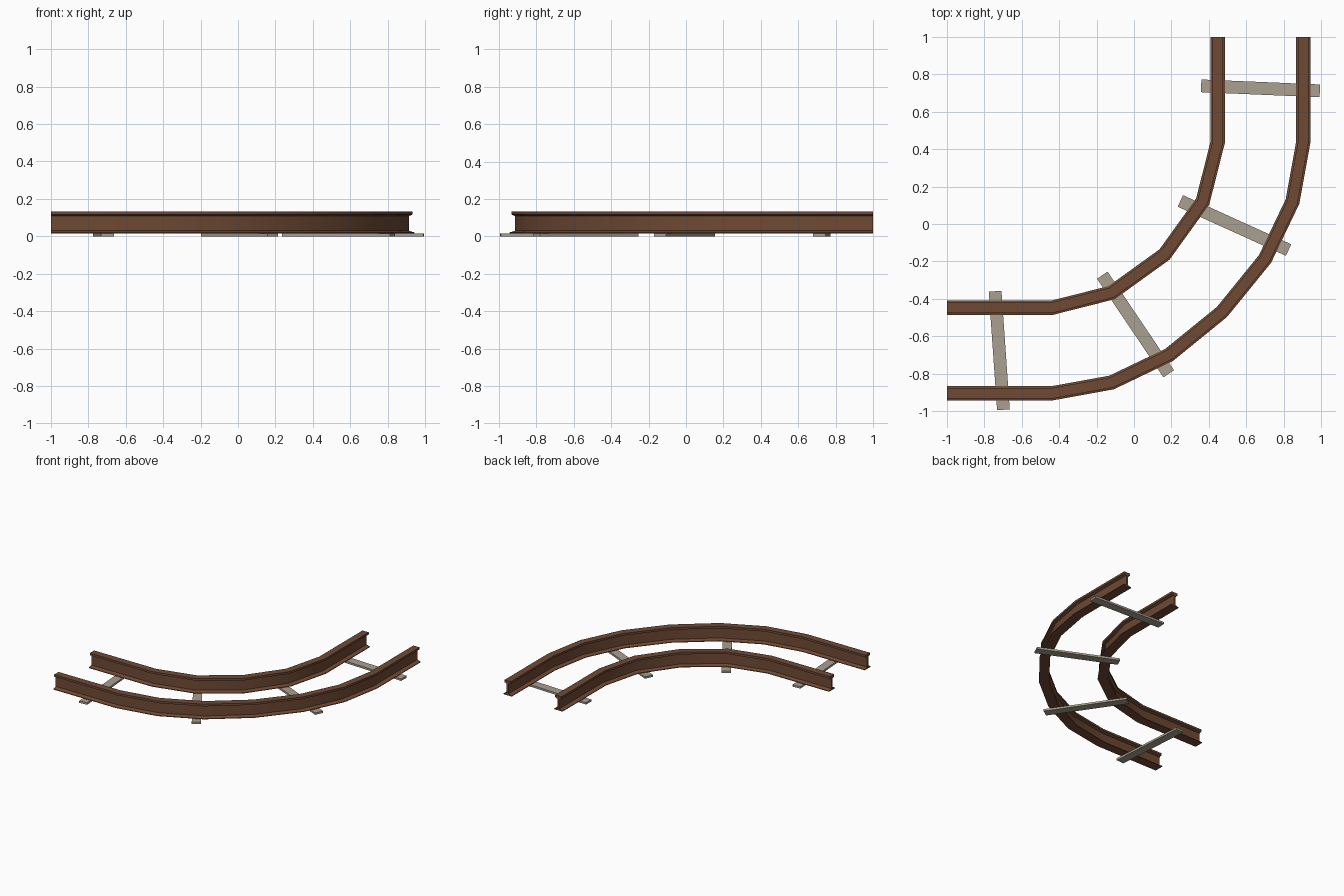
import bpy, bmesh, math
from mathutils import Vector, Matrix

if "Cube" in bpy.data.objects:
    bpy.data.objects.remove(bpy.data.objects["Cube"])


def material(name, color):
    m = bpy.data.materials.new(name)
    m.diffuse_color = (*color, 1)
    m.use_nodes = True
    m.node_tree.nodes["Principled BSDF"].inputs["Base Color"].default_value = m.diffuse_color
    return m


RUST = material("rusty_steel", (0.16, 0.068, 0.035))
WOOD = material("weathered_wood", (0.40, 0.35, 0.28))

# Right half of the rail cross-section (offset, height), then mirrored
HALF = [(0.038, 0.016), (0.038, 0.021), (0.008, 0.030),
        (0.008, 0.108), (0.028, 0.117), (0.028, 0.134)]
PROFILE = HALF + [(-o, z) for o, z in reversed(HALF)]


def finish(bm, name, mat):
    bmesh.ops.recalc_face_normals(bm, faces=bm.faces)
    me = bpy.data.meshes.new(name)
    bm.to_mesh(me)
    bm.free()
    me.materials.append(mat)
    ob = bpy.data.objects.new(name, me)
    bpy.context.collection.objects.link(ob)
    return ob


def rail(name, half_path):
    # The bend is symmetric about the diagonal y = -x
    path = half_path + [(-y, -x) for x, y in reversed(half_path[:-1])]
    pts = [Vector(p) for p in path]
    bm = bmesh.new()
    rings = []
    for i, p in enumerate(pts):
        a = (p - pts[i - 1]).normalized() if i else (pts[1] - p).normalized()
        b = (pts[i + 1] - p).normalized() if i < len(pts) - 1 else a
        t = (a + b).normalized()
        side = Vector((t.y, -t.x)) / t.dot(a)      # mitred offset
        rings.append([bm.verts.new((*(p + side * o), z)) for o, z in PROFILE])
    n = len(PROFILE)
    for r, s in zip(rings, rings[1:]):
        for k in range(n):
            bm.faces.new((r[k], r[(k + 1) % n], s[(k + 1) % n], s[k]))
    bm.faces.new(rings[0])
    bm.faces.new(rings[-1])
    ob = finish(bm, name, RUST)
    bpy.ops.object.select_all(action='DESELECT')
    ob.select_set(True)
    bpy.context.view_layer.objects.active = ob
    bpy.ops.object.shade_smooth_by_angle(angle=math.radians(24))


def tie(name, x, y, angle):
    bm = bmesh.new()
    bmesh.ops.create_cube(bm, size=1, matrix=Matrix.Translation((x, y, 0.008))
                          @ Matrix.Rotation(math.radians(angle), 4, 'Z')
                          @ Matrix.Diagonal((0.635, 0.068, 0.016, 1)))
    finish(bm, name, WOOD)


# Two curved rails, each path given up to the diagonal
rail("inner_rail", [(-1, -0.448), (-0.44, -0.448), (-0.12, -0.367), (0.163, -0.163)])
rail("outer_rail", [(-1, -0.905), (-0.44, -0.905), (-0.12, -0.847),
                    (0.187, -0.70), (0.47, -0.47)])

# Cross ties
for i, (x, y, ang) in enumerate([(0.676, 0.725, -2.4), (0.537, -0.008, -24.4),
                                 (0.008, -0.537, -56), (-0.72, -0.676, -86)]):
    tie(f"cross_tie_{i + 1}", x, y, ang)
